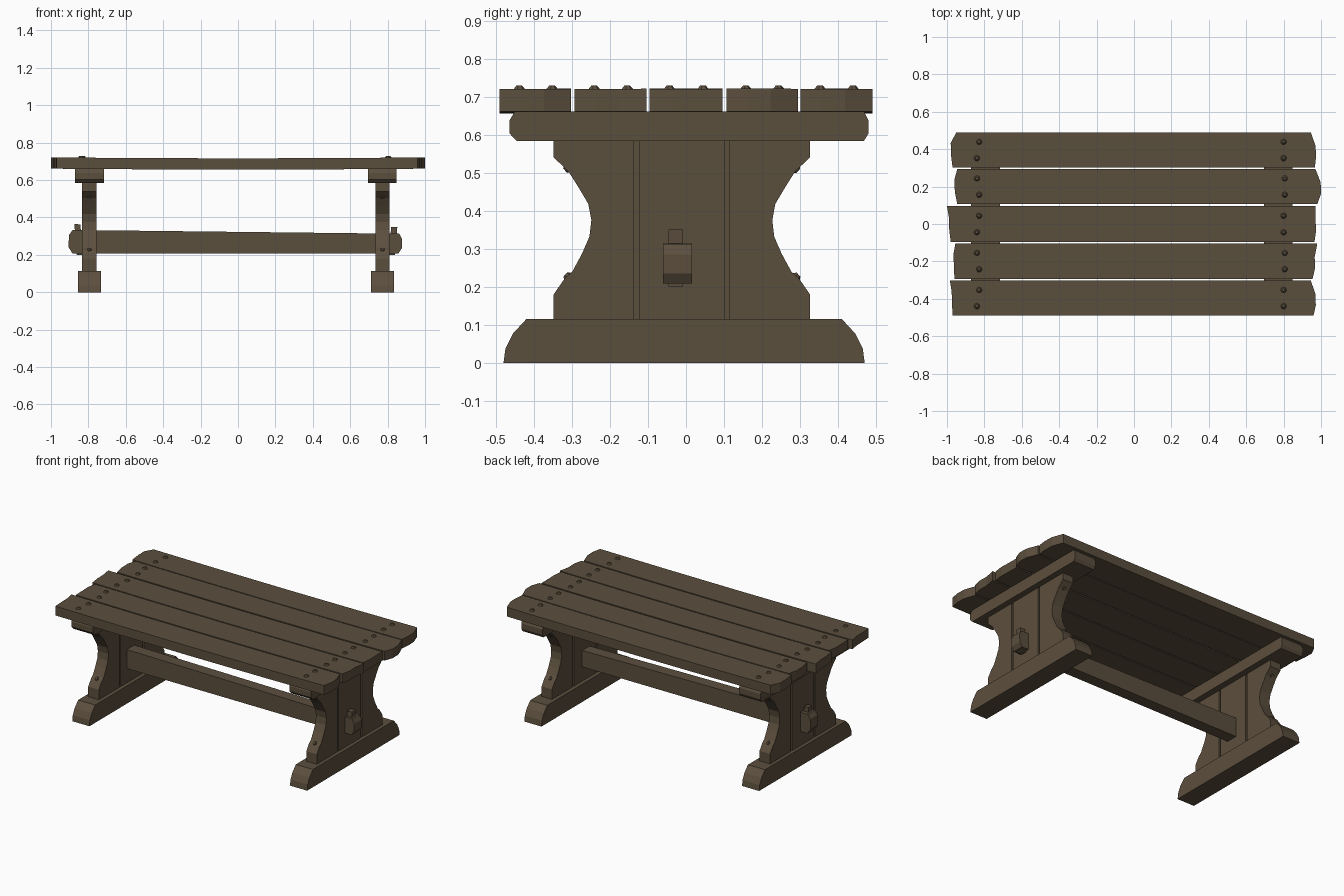
import bpy, bmesh, math
from mathutils import Vector, Matrix

if "Cube" in bpy.data.objects:
    bpy.data.objects.remove(bpy.data.objects["Cube"])

wood = bpy.data.materials.new("dark brown wood")
wood.diffuse_color = (0.105, 0.077, 0.047, 1)
wood.use_nodes = True
wood.node_tree.nodes["Principled BSDF"].inputs["Base Color"].default_value = wood.diffuse_color


def finish(bm, name):
    bmesh.ops.recalc_face_normals(bm, faces=bm.faces)
    me = bpy.data.meshes.new(name)
    bm.to_mesh(me)
    bm.free()
    me.materials.append(wood)
    ob = bpy.data.objects.new(name, me)
    bpy.context.collection.objects.link(ob)
    return ob


def prism(pts, axis, lo, hi):
    """Extrude a 2D outline along an axis: 'x' takes (y,z), 'y' takes (x,z), 'z' takes (x,y)."""
    place = {'x': lambda a, b, d: (d, a, b),
             'y': lambda a, b, d: (a, d, b),
             'z': lambda a, b, d: (a, b, d)}[axis]
    bm = bmesh.new()
    f = bm.faces.new([bm.verts.new(place(a, b, lo)) for a, b in pts])
    ext = bmesh.ops.extrude_face_region(bm, geom=[f])
    move = Vector(place(0, 0, hi - lo))
    bmesh.ops.translate(bm, vec=move, verts=[v for v in ext['geom'] if isinstance(v, bmesh.types.BMVert)])
    return bm


def studs(name, spots, r, h):
    """Low faceted domes; each spot is (position, outward direction)."""
    bm = bmesh.new()
    for pos, d in spots:
        rot = Vector((0, 0, 1)).rotation_difference(Vector(d)).to_matrix().to_4x4()
        bmesh.ops.create_cone(bm, cap_ends=True, segments=7, radius1=r, radius2=r * 0.4,
                              depth=h, matrix=Matrix.Translation(pos) @ rot)
    finish(bm, name)


# Table top planks: y range, then left and right end x at front / middle / back
planks = [
    (-0.49, -0.302, (-0.97, -0.975, -0.985), (0.96, 0.972, 0.945)),
    (-0.293, -0.104, (-0.96, -0.965, -0.955), (0.955, 0.968, 0.98)),
    (-0.096, 0.096, (-0.98, -0.99, -1.0), (0.965, 0.973, 0.97)),
    (0.106, 0.294, (-0.945, -0.96, -0.945), (0.98, 1.0, 0.97)),
    (0.301, 0.49, (-0.97, -0.98, -0.95), (0.967, 0.973, 0.945)),
]
nails = []
for i, (y0, y1, le, ri) in enumerate(planks):
    w = y1 - y0
    pts = [(le[0], y0), (ri[0], y0), (ri[1], y0 + w * 0.3), (ri[1] - 0.002, y0 + w * 0.62), (ri[2], y1),
           (le[2], y1), (le[1], y0 + w * 0.7), (le[1] + 0.002, y0 + w * 0.35)]
    bm = prism(pts, 'z', 0.661, 0.721)
    for x in (-0.5, 0, 0.5):
        bmesh.ops.bisect_plane(bm, geom=bm.verts[:] + bm.edges[:] + bm.faces[:],
                               plane_co=(x, 0, 0), plane_no=(1, 0, 0))
    for v in bm.verts:  # slight sag toward the middle
        v.co.z -= 0.005 * max(0, 1 - v.co.x ** 2)
    finish(bm, f"top_plank_{i + 1}")
    for k, fy in enumerate((0.27, 0.73)):
        nails.append(((-0.84 + 0.012 * ((i + k) % 2), y0 + w * fy, 0.722), (0, 0, 1)))
        nails.append(((0.80 + 0.006 * (i % 2), y0 + w * fy, 0.722), (0, 0, 1)))
studs("top_nails", nails, 0.02, 0.014)

# Outlines in y,z for the end frames
foot = [(-0.48, 0), (0.47, 0), (0.465, 0.037), (0.445, 0.077), (0.41, 0.115),
        (-0.42, 0.115), (-0.455, 0.077), (-0.475, 0.037)]
beam = [(-0.445, 0.583), (0.468, 0.583), (0.48, 0.603), (0.48, 0.638), (0.468, 0.661),
        (-0.45, 0.661), (-0.464, 0.638), (-0.464, 0.603)]
curve = [(0.337, 0.113), (0.337, 0.18), (0.308, 0.222), (0.288, 0.24), (0.262, 0.288), (0.243, 0.332),
         (0.238, 0.375), (0.246, 0.418), (0.274, 0.465), (0.298, 0.503), (0.337, 0.54), (0.337, 0.585)]
CY = -0.011
bolts = []
for side, foot_x, beam_x, board_x in (
        ("left", (-0.855, -0.732), (-0.872, -0.717), (-0.833, -0.757)),
        ("right", (0.71, 0.833), (0.695, 0.848), (0.735, 0.81))):
    finish(prism(foot, 'x', *foot_x), side + "_foot")
    finish(prism(beam, 'x', *beam_x), side + "_crossbeam")
    # Three upright boards with shallow grooves between
    for s, tag, inner in ((-1, "front", -0.137), (1, "back", 0.115)):
        pts = [(inner, 0.113)] + [(CY + s * a, z) for a, z in curve] + [(inner, 0.585)]
        finish(prism(pts, 'x', *board_x), f"{side}_{tag}_board")
    mid = [(-0.124, 0.113), (0.102, 0.113), (0.102, 0.585), (-0.124, 0.585)]
    finish(prism(mid, 'x', *board_x), side + "_middle_board")
    fill = [(-0.14, 0.113), (0.118, 0.113), (0.118, 0.585), (-0.14, 0.585)]
    finish(prism(fill, 'x', board_x[0] + 0.012, board_x[1] - 0.012), side + "_groove_backing")
    # Bolts set into the curved edges
    cx = sum(board_x) / 2
    for s in (-1, 1):
        bolts.append(((cx, CY + s * 0.3, 0.511), (0, s * 0.75, -0.65)))
        bolts.append(((cx, CY + s * 0.3, 0.226), (0, s * 0.75, 0.65)))
studs("edge_bolts", bolts, 0.02, 0.018)

# Long stretcher with rounded ends through both frames
rail = [(-0.885, 0.208), (0.858, 0.208), (0.876, 0.235), (0.877, 0.285), (0.862, 0.313),
        (-0.885, 0.333), (-0.904, 0.305), (-0.906, 0.24)]
finish(prism(rail, 'y', -0.06, 0.016), "stretcher")

# Wedge pegs locking the stretcher
peg_l = [(-0.862, 0.2), (-0.833, 0.2), (-0.842, 0.362), (-0.875, 0.366)]
peg_r = [(0.81, 0.2), (0.84, 0.2), (0.852, 0.35), (0.818, 0.35)]
for name, p in (("left_peg", peg_l), ("right_peg", peg_r)):
    finish(prism(p, 'y', -0.046, -0.008), name)
